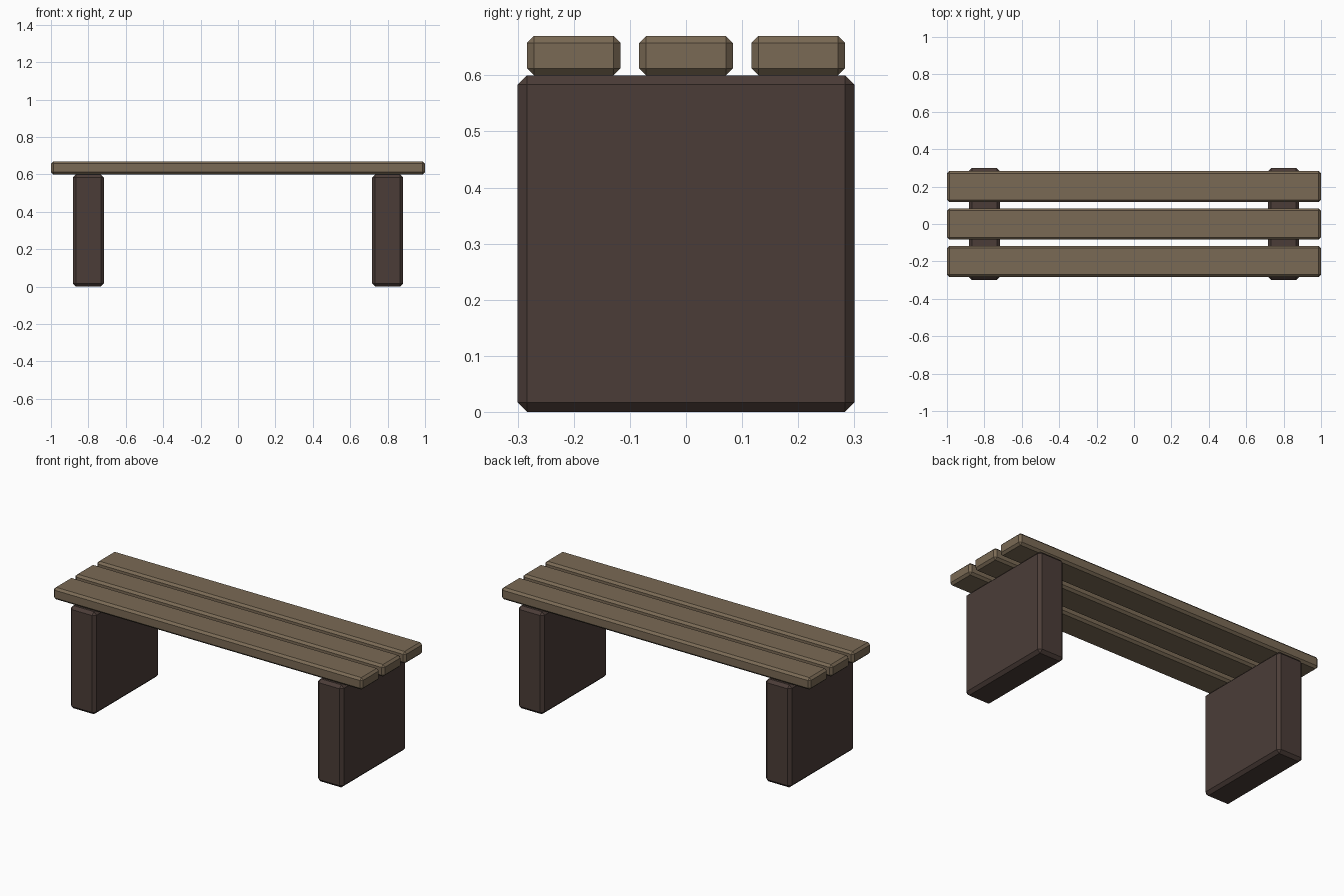
import bpy

if "Cube" in bpy.data.objects:
    bpy.data.objects.remove(bpy.data.objects["Cube"])


def material(name, rgb):
    m = bpy.data.materials.new(name)
    m.diffuse_color = (*rgb, 1.0)
    m.use_nodes = True
    m.node_tree.nodes["Principled BSDF"].inputs["Base Color"].default_value = m.diffuse_color
    return m


def chamfered_box(name, center, size, chamfer, mat):
    bpy.ops.mesh.primitive_cube_add(size=1, location=center)
    ob = bpy.context.object
    ob.name = name
    ob.scale = size
    bpy.ops.object.transform_apply(location=False, rotation=False, scale=True)
    bevel = ob.modifiers.new("chamfer", 'BEVEL')
    bevel.width = chamfer
    bevel.segments = 1
    bevel.limit_method = 'NONE'
    ob.data.materials.append(mat)
    return ob


slat_wood = material("slat wood", (0.195, 0.144, 0.090))
leg_wood = material("dark leg wood", (0.070, 0.046, 0.039))

# Two solid slab legs
for side, x in (("left", -0.8), ("right", 0.8)):
    chamfered_box(side + "_leg", (x, 0, 0.3), (0.166, 0.6, 0.6), 0.0167, leg_wood)

# Three seat slats running the full length
for part, y in (("front", -0.2), ("middle", 0), ("back", 0.2)):
    chamfered_box(part + "_seat_slat", (0, y, 0.635), (2.0, 0.167, 0.07), 0.0125, slat_wood)
